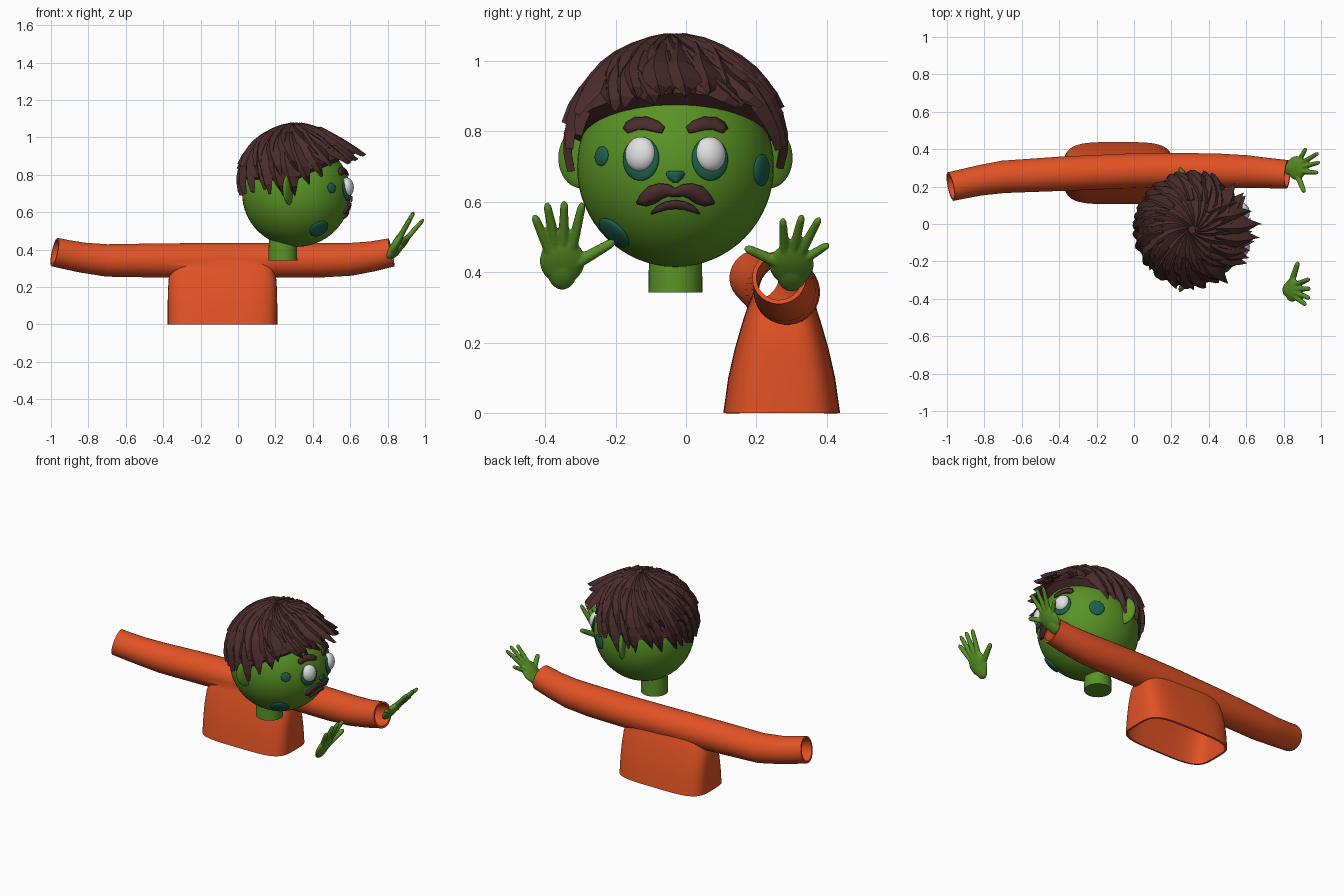
import bpy, bmesh, math, random
from mathutils import Vector, Matrix

random.seed(4)
cube = bpy.data.objects.get("Cube")
if cube:
    bpy.data.objects.remove(cube, do_unlink=True)


def material(name, rgb):
    m = bpy.data.materials.new(name)
    m.use_nodes = True
    m.diffuse_color = (*rgb, 1)
    m.node_tree.nodes["Principled BSDF"].inputs["Base Color"].default_value = (*rgb, 1)
    return m


GREEN = material("skin green", (0.10, 0.29, 0.018))
ORANGE = material("shirt orange", (0.76, 0.085, 0.018))
BROWN = material("hair brown", (0.07, 0.025, 0.025))
TEAL = material("patch teal", (0.012, 0.12, 0.075))
WHITE = material("eye white", (0.75, 0.75, 0.75))

HEAD = Vector((0.312, -0.03, 0.70))
RAD = Vector((0.29, 0.28, 0.285))


def finish(name, bm, mat, smooth=True):
    bmesh.ops.recalc_face_normals(bm, faces=bm.faces)
    me = bpy.data.meshes.new(name)
    bm.to_mesh(me)
    bm.free()
    me.materials.append(mat)
    ob = bpy.data.objects.new(name, me)
    bpy.context.collection.objects.link(ob)
    if smooth:
        bpy.ops.object.select_all(action='DESELECT')
        ob.select_set(True)
        bpy.context.view_layer.objects.active = ob
        bpy.ops.object.shade_smooth_by_angle(angle=math.radians(40))
    return ob


def loft(bm, rings, caps=True):
    """Skin a list of closed rings of points."""
    vs = [[bm.verts.new(p) for p in r] for r in rings]
    n = len(vs[0])
    for a, b in zip(vs, vs[1:]):
        for i in range(n):
            bm.faces.new((a[i], a[(i + 1) % n], b[(i + 1) % n], b[i]))
    if caps:
        bm.faces.new(vs[0])
        bm.faces.new(vs[-1])


def tube(bm, path, radii, sides):
    pts = [Vector(p) for p in path]
    rings = []
    for i, p in enumerate(pts):
        t = (pts[min(i + 1, len(pts) - 1)] - pts[max(i - 1, 0)]).normalized()
        u = t.cross(Vector((0, 1, 0.1))).normalized()
        v = t.cross(u)
        rings.append([p + radii[i] * (u * math.cos(k * math.tau / sides) + v * math.sin(k * math.tau / sides))
                      for k in range(sides)])
    loft(bm, rings)


def ball(bm, center, scale, rot=None):
    m = Matrix.Translation(center) @ (rot or Matrix()) @ Matrix.Diagonal((*scale, 1))
    bmesh.ops.create_uvsphere(bm, u_segments=32, v_segments=20, radius=1, matrix=m)


# Shirt: sleeve tube joined with the torso, then opened and given thickness
bm = bmesh.new()
tube(bm, [(-0.98, .2, .387), (-.91, .215, .372), (-.83, .232, .357), (-.7, .252, .342), (-.4, .268, .342),
          (-.05, .283, .343), (.2, .288, .343), (.45, .285, .343), (.6, .28, .348), (.72, .272, .364),
          (.82, .265, .385)],
     [.078, .079, .081, .087, .092, .093, .093, .092, .088, .081, .077], 32)
shirt = finish("shirt", bm, ORANGE)

bm = bmesh.new()
rings = []
for z, hx, hy in [(0, .293, .166), (.1, .293, .152), (.18, .292, .134), (.25, .287, .114), (.3, .27, .098), (.35, .235, .078)]:
    ring = []
    for k in range(56):
        c, s = math.cos(k * math.tau / 56), math.sin(k * math.tau / 56)
        ring.append((-.083 + hx * math.copysign(abs(c) ** .5, c), .272 + hy * math.copysign(abs(s) ** .5, s), z))
    rings.append(ring)
loft(bm, rings)
torso = finish("torso_helper", bm, ORANGE)
mod = shirt.modifiers.new("join", 'BOOLEAN')
mod.operation = 'UNION'
mod.object = torso
bpy.context.view_layer.update()
joined = bpy.data.meshes.new_from_object(shirt.evaluated_get(bpy.context.evaluated_depsgraph_get()))
for old in (shirt, torso):
    bpy.data.objects.remove(old, do_unlink=True)
bm = bmesh.new()
bm.from_mesh(joined)
bm.normal_update()
openings = []
for f in bm.faces:
    c = f.calc_center_median()
    if (c.z < .002 and f.normal.z < -.9) or ((c.x < -.95 or c.x > .8) and abs(f.normal.x) > .8):
        openings.append(f)
bmesh.ops.delete(bm, geom=openings, context='FACES')
shirt = finish("shirt", bm, ORANGE)
mod = shirt.modifiers.new("cloth", 'SOLIDIFY')
mod.thickness = .012
mod.offset = -1

# Head, neck and ears
bm = bmesh.new()
bmesh.ops.create_uvsphere(bm, u_segments=48, v_segments=32, radius=1,
                          matrix=Matrix.Translation(HEAD) @ Matrix.Diagonal((*RAD, 1)))
finish("head", bm, GREEN)
bm = bmesh.new()
tube(bm, [(.24, -.03, .342), (.24, -.03, .46)], [.077, .075], 32)
finish("neck", bm, GREEN)
for side, name in ((-1, "right_ear"), (1, "left_ear")):
    bm = bmesh.new()
    rot = Matrix.Rotation(side * math.radians(28), 4, 'Z')
    ball(bm, (.277, -.03 + side * .268, .725), (.02, .073, .086), rot)
    finish(name, bm, GREEN)


def on_face(y, z, lift=0.0):
    """Point and normal on the front half of the head."""
    dy, dz = (y - HEAD.y) / RAD.y, (z - HEAD.z) / RAD.z
    d = Vector((math.sqrt(max(0, 1 - dy * dy - dz * dz)), dy, dz))
    n = Vector((d.x / RAD.x, d.y / RAD.y, d.z / RAD.z)).normalized()
    return HEAD + d * RAD + n * lift, n


def dome(name, y, z, w, h, thick, mat, lift=0.0):
    p, n = on_face(y, z, lift)
    bm = bmesh.new()
    ball(bm, p, (w, h, thick), n.to_track_quat('Z', 'Y').to_matrix().to_4x4())
    finish(name, bm, mat)


def strip(name, path, mat):
    """Thin plate along a face path of (y offset, z, half width)."""
    pts = [Vector((p[0], p[1])) for p in path]
    bm = bmesh.new()
    rows = []
    for i, p in enumerate(pts):
        t = (pts[min(i + 1, len(pts) - 1)] - pts[max(i - 1, 0)]).normalized()
        side = Vector((-t.y, t.x)) * path[i][2]
        rows.append([bm.verts.new(on_face(HEAD.y + q.x, q.y, .007)[0]) for q in (p - side, p, p + side)])
    for a, b in zip(rows, rows[1:]):
        for k in range(2):
            bm.faces.new((a[k], a[k + 1], b[k + 1], b[k]))
    ob = finish(name, bm, mat)
    mod = ob.modifiers.new("plate", 'SOLIDIFY')
    mod.thickness = .009
    mod.offset = 0


# Face details
for s, label in ((-1, "right"), (1, "left")):
    y = HEAD.y + s * .098
    dome(label + "_eye_socket", y, .722, .055, .062, .014, TEAL)
    dome(label + "_eye", y, .735, .045, .05, .033, WHITE, .003)
    strip(label + "_eyebrow", [(s * .034, .802, .009), (s * .052, .811, .015), (s * .08, .82, .017),
                               (s * .108, .82, .016), (s * .128, .81, .014), (s * .139, .799, .007)], BROWN)
half = [(0, .628, .011), (.02, .634, .016), (.04, .633, .021), (.065, .622, .025), (.088, .607, .018), (.106, .6, .003)]
strip("moustache", [(-a, b, c) for a, b, c in half[:0:-1]] + half, BROWN)
half = [(0, .595, .011), (.025, .592, .01), (.048, .583, .008), (.066, .571, .002)]
strip("mouth", [(-a, b, c) for a, b, c in half[:0:-1]] + half, BROWN)
strip("nose", [(0, .688, .02), (0, .68, .027), (0, .667, .019), (0, .656, .007)], TEAL)
dome("right_cheek_spot", -.24, .73, .028, .028, .01, TEAL)
dome("jaw_spot", -.205, .512, .054, .054, .014, TEAL)
dome("left_cheek_spot", .215, .69, .043, .045, .012, TEAL)


# Hair: a cap covered with tapered locks fanned out from the crown
def hair_point(a, t, lift=0.0):
    r = .295 + .06 * max(0, math.cos(t)) ** .7 + lift
    return HEAD + r * Vector((math.sin(t) * math.cos(a), math.sin(t) * math.sin(a), math.cos(t)))


def hairline(a):
    return math.radians(78 - 24 * max(0, math.cos(a)) ** .8)


bm = bmesh.new()
angles = [k * math.tau / 32 for k in range(32)]
rings = [[hair_point(a, hairline(a) * s, -.004) for a in angles] for s in (.03, .2, .4, .6, .8, .95)]
rings.append([hair_point(a, hairline(a) * .97, -.05) for a in angles])
loft(bm, rings)
finish("hair_cap", bm, BROWN, False)

bm = bmesh.new()


def lock(a0, a1, t0, t1, width, lift, thick=.016):
    n = 7
    mid = [hair_point(a0 + (a1 - a0) * i / n, t0 + (t1 - t0) * i / n, .003 + lift * (i / n) ** 2) for i in range(n + 1)]
    rings = []
    for i, p in enumerate(mid):
        out = (p - HEAD).normalized()
        side = (mid[min(i + 1, n)] - mid[max(i - 1, 0)]).cross(out).normalized()
        s = i / n
        w = width * .5 * (.5 + .9 * s if s < .5 else 1.9 * (1 - s)) + .001
        rings.append([p - side * w - out * .022, p + side * w * .3 + out * thick * (1.02 - s), p + side * w - out * .022])
    loft(bm, rings)


for k in range(28):
    a = k * math.tau / 28 + random.uniform(-.07, .07)
    front = math.cos(a) > .55
    end = hairline(a) + math.radians(random.uniform(1, 7) if front else random.uniform(6, 16))
    lock(a - .25, a + random.uniform(-.05, .1), .45, end, .15, .05 if front else .01)
for k in range(20):
    a = k * math.tau / 20 + random.uniform(-.1, .1)
    lock(a - .5, a + .1, .06, hairline(a) * random.uniform(.8, .95), .17, .02, .022)
# Fringe and crown tuft
for a, t, lift in ((-.35, 58, .05), (-.12, 60, .085), (.08, 61, .095), (.3, 57, .06), (.5, 58, .03)):
    lock(a * 1.8, a, .35, math.radians(t), .16, lift, .025)
for a in (-.2, .25):
    lock(a, a + .1, .05, .42, .09, .012, .02)
finish("hair_locks", bm, BROWN, False)


# Hands: palm and digits fused together
def hand(name, wrist, palm, slope, digits):
    """digits: (base y, base z, tip y, tip z, radius); x follows the tilt of the hand."""
    def at(y, z):
        return Vector((wrist[0] + (z - wrist[2]) * slope, y, z))
    tilt = Matrix.Rotation(math.atan(slope), 4, 'Y')
    bm = bmesh.new()
    ball(bm, at(*palm), (.022, .064, .074), tilt)
    ball(bm, at(palm[0], palm[1] - .03), (.024, .042, .058), tilt)
    for y0, z0, y1, z1, r in digits:
        a, b = at(y0, z0), at(y1, z1)
        a = a.lerp(at(*palm), .3)
        tube(bm, [a, a.lerp(b, .5), a.lerp(b, .9), b], [r * 1.15, r, r * .85, r * .4], 12)
    ob = finish(name, bm, GREEN)
    mod = ob.modifiers.new("fuse", 'REMESH')
    mod.mode = 'VOXEL'
    mod.voxel_size = .0045
    mod.use_smooth_shade = True
    mod = ob.modifiers.new("soften", 'SMOOTH')
    mod.iterations = 4


hand("right_hand", (.80, -.35, .35), (-.352, .432), .56,
     [(-.405, .475, -.432, .562, .014), (-.378, .49, -.396, .597, .014), (-.347, .49, -.346, .602, .014),
      (-.312, .485, -.294, .597, .014), (-.3, .42, -.203, .488, .016)])
hand("left_hand", (.81, .31, .355), (.3, .422), .88,
     [(.272, .475, .275, .552, .013), (.308, .48, .33, .562, .013), (.338, .47, .38, .555, .013),
      (.348, .44, .406, .48, .013), (.255, .425, .168, .47, .015)])
